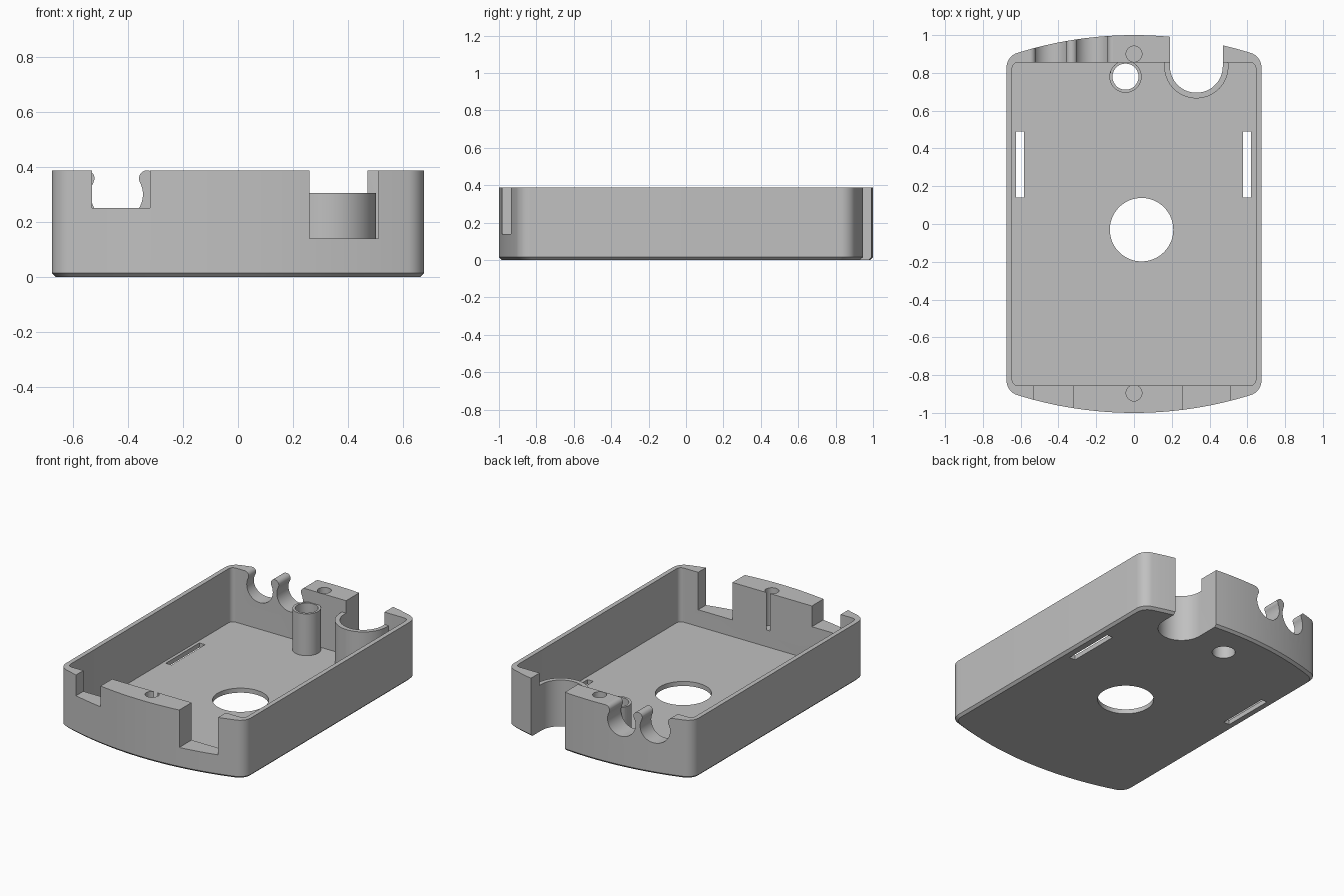
import bpy, bmesh
from math import sin, cos, pi, sqrt, atan2

if "Cube" in bpy.data.objects:
    bpy.data.objects.remove(bpy.data.objects["Cube"], do_unlink=True)

H = 0.387          # rim height
FLOOR = 0.03       # floor thickness
BOSS_TOP = 0.305   # height of the inner posts

grey = bpy.data.materials.new("light_grey")
grey.use_nodes = True
grey.diffuse_color = (0.53, 0.53, 0.53, 1)
grey.node_tree.nodes["Principled BSDF"].inputs["Base Color"].default_value = grey.diffuse_color


def loft(name, rings):
    """Closed solid through rings of 3D points."""
    bm = bmesh.new()
    loops = [[bm.verts.new(p) for p in ring] for ring in rings]
    n = len(rings[0])
    for a, b in zip(loops, loops[1:]):
        for i in range(n):
            j = (i + 1) % n
            bm.faces.new((a[i], a[j], b[j], b[i]))
    bm.faces.new(loops[0][::-1])
    bm.faces.new(loops[-1])
    bmesh.ops.recalc_face_normals(bm, faces=bm.faces)
    mesh = bpy.data.meshes.new(name)
    bm.to_mesh(mesh)
    bm.free()
    mesh.materials.append(grey)
    ob = bpy.data.objects.new(name, mesh)
    bpy.context.collection.objects.link(ob)
    return ob


def prism(name, outline, z0, z1):
    return loft(name, [[(x, y, z) for x, y in outline] for z in (z0, z1)])


def arc(cx, cy, r, a0, a1, n):
    return [(cx + r * cos(a0 + (a1 - a0) * i / n), cy + r * sin(a0 + (a1 - a0) * i / n))
            for i in range(n + 1)]


def cylinder(name, x, y, r, z0, z1, n=64):
    return prism(name, arc(x, y, r, 0, 2 * pi, n)[:-1], z0, z1)


def box(name, x0, x1, y0, y1, z0, z1):
    return prism(name, [(x0, y0), (x1, y0), (x1, y1), (x0, y1)], z0, z1)


def combine(target, tool, operation):
    mod = target.modifiers.new("shape", 'BOOLEAN')
    mod.operation, mod.object, mod.solver = operation, tool, 'EXACT'
    bpy.context.view_layer.objects.active = target
    bpy.ops.object.modifier_apply(modifier=mod.name)
    bpy.data.objects.remove(tool, do_unlink=True)


def mirror_quadrant(q):
    """Full outline from its +x +y quarter, listed counter-clockwise."""
    left = [(-x, y) for x, y in reversed(q) if x > 1e-6]
    half = q + left
    return half + [(-x, -y) for x, y in half]


# Outer shell: straight sides, bowed ends, rounded corners, chamfered base
W, R, r = 0.675, 2.07, 0.08
cx = W - r
cy = 1 - R + sqrt((R - r) ** 2 - cx ** 2)
turn = atan2(cy - 1 + R, cx)
outline = mirror_quadrant(arc(cx, cy, r, 0, turn, 10) + arc(0, 1 - R, R, turn, pi / 2, 14)[1:])
c = 0.015
rings = [[(x * (1 - c / W), y * (1 - c), 0) for x, y in outline]]
rings += [[(x, y, z) for x, y in outline] for z in (c, H)]
tray = loft("case_tray", rings)

# Inner cavity
cavity = mirror_quadrant(arc(0.615, 0.825, 0.03, 0, pi / 2, 6))
combine(tray, prism("cavity", cavity, FLOOR, 0.6), 'DIFFERENCE')

# Hollow post and the curved wall around the rear recess
POST, RECESS = (-0.045, 0.78), (0.33, 0.835)
combine(tray, cylinder("post", *POST, 0.085, FLOOR / 2, BOSS_TOP), 'UNION')
combine(tray, cylinder("recess_wall", *RECESS, 0.17, FLOOR / 2, BOSS_TOP), 'UNION')

# Rear U-shaped recess through the full height
x, y = RECESS
recess = arc(x, y, 0.14, pi, 2 * pi, 40) + [(x + 0.14, 1.2), (x - 0.14, 1.2)]
combine(tray, prism("recess", recess, -0.1, 0.6), 'DIFFERENCE')

# Round openings: post bore, floor hole, two blind screw holes
for px, py, pr, z0 in ((*POST, 0.069, -0.1), (0.04, -0.03, 0.168, -0.1),
                       (0, 0.9, 0.042, 0.14), (0, -0.895, 0.042, 0.14)):
    combine(tray, cylinder("bore", px, py, pr, z0, 0.6), 'DIFFERENCE')

# Floor slots
for sx in (-0.604, 0.599):
    combine(tray, box("slot", sx - 0.021, sx + 0.021, 0.14, 0.49, -0.1, 0.1), 'DIFFERENCE')

# Front wall notches
for x0, x1, z0 in ((-0.53, -0.32, 0.25), (0.26, 0.51, 0.14)):
    combine(tray, box("notch", x0, x1, -1.2, -0.84, z0, 0.6), 'DIFFERENCE')

# Rear cable clips: round seats with a narrow neck and rounded lips
seat, pitch, cz = 0.095, 0.11, 0.3
h = H - cz
lip = (pitch ** 2 + h ** 2 - seat ** 2) / (2 * (seat + h))
neck = atan2(h - lip, pitch)
side = arc(0, 0, seat, -pi / 2, neck, 28)
side += arc(pitch, h - lip, lip, pi + neck, pi * 0.51, 12)[1:]
side.append((side[-1][0], h + 0.1))
clip = side + [(-px, pz) for px, pz in reversed(side[1:])]
for mx in (-0.44, -0.22):
    tool = loft("clip", [[(mx + px, py, cz + pz) for px, pz in clip] for py in (0.8, 1.2)])
    combine(tray, tool, 'DIFFERENCE')

# Smooth curves, crisp edges
bpy.ops.object.select_all(action='DESELECT')
tray.select_set(True)
bpy.context.view_layer.objects.active = tray
bpy.ops.object.shade_smooth_by_angle(angle=pi / 6)
